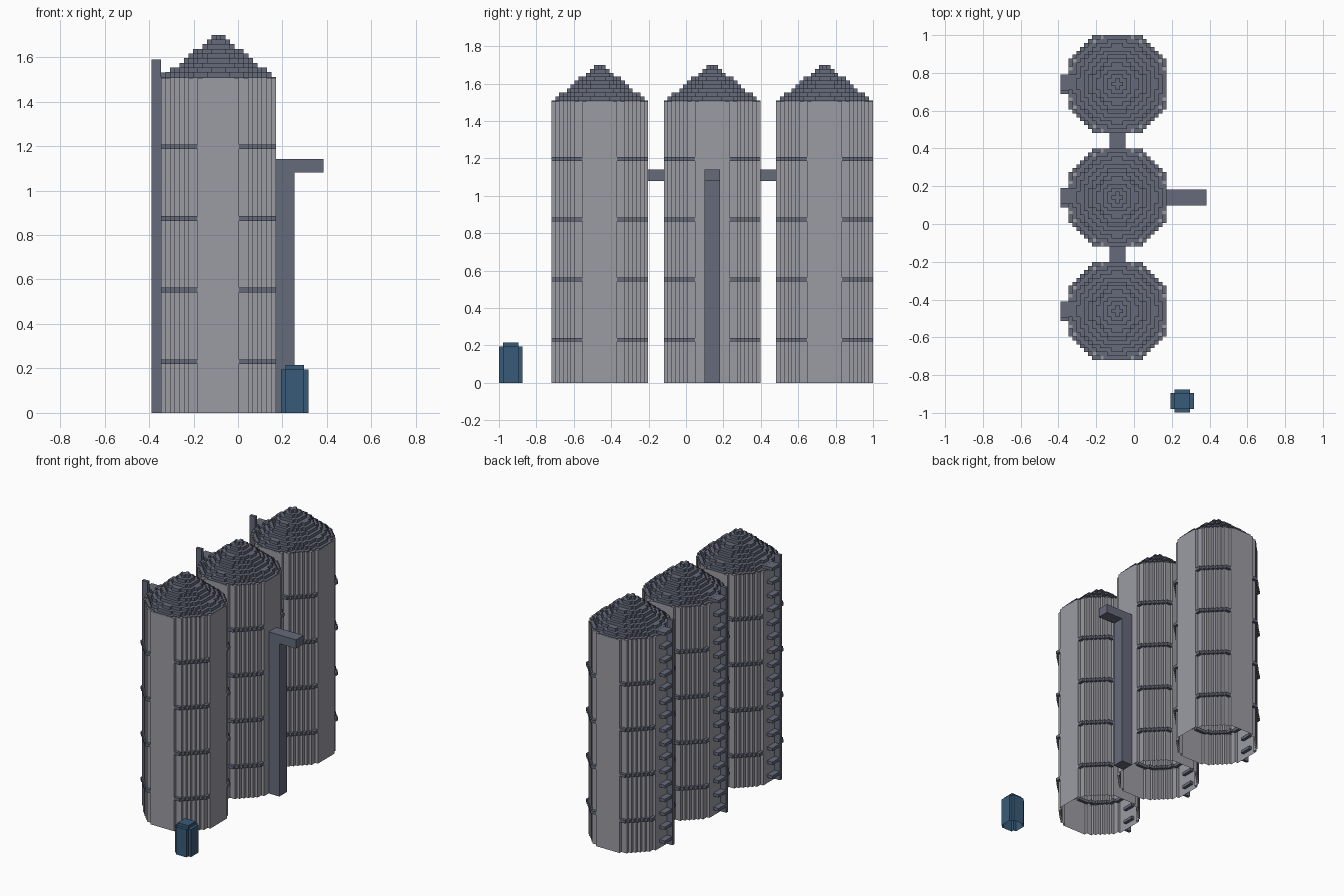
import bpy
import bmesh
import math

if "Cube" in bpy.data.objects:
    bpy.data.objects.remove(bpy.data.objects["Cube"], do_unlink=True)

CELL = 0.0207


def material(name, rgb):
    m = bpy.data.materials.new(name)
    m.use_nodes = True
    m.diffuse_color = (*rgb, 1)
    m.node_tree.nodes["Principled BSDF"].inputs["Base Color"].default_value = (*rgb, 1)
    return m


PALE = material("pale_grey", (0.33, 0.33, 0.37))
SLATE = material("slate_grey", (0.13, 0.145, 0.195))
BLUE = material("dark_blue", (0.04, 0.105, 0.19))


def finish(bm, name, mat):
    bmesh.ops.remove_doubles(bm, verts=bm.verts, dist=0.0005)
    bmesh.ops.recalc_face_normals(bm, faces=bm.faces)
    mesh = bpy.data.meshes.new(name)
    bm.to_mesh(mesh)
    bm.free()
    mesh.materials.append(mat)
    obj = bpy.data.objects.new(name, mesh)
    bpy.context.collection.objects.link(obj)
    return obj


def add_box(bm, x, y, z):
    verts = [bm.verts.new((a, b, c)) for a in x for b in y for c in z]
    for quad in ((0, 1, 3, 2), (4, 6, 7, 5), (0, 4, 5, 1),
                 (2, 3, 7, 6), (0, 2, 6, 4), (1, 5, 7, 3)):
        bm.faces.new([verts[i] for i in quad])


def box(name, x, y, z, mat):
    bm = bmesh.new()
    add_box(bm, x, y, z)
    return finish(bm, name, mat)


def add_blocks(bm, centre, count, keep, z0, z1, floor=False):
    """Extrude a stepped disc made of the square cells whose distance passes keep."""
    half = (count - 1) / 2
    span = [i - half for i in range(count)]
    cells = {(i, j) for i in span for j in span if keep(math.hypot(i, j))}

    def quad(points):
        bm.faces.new([bm.verts.new((centre[0] + u * CELL, centre[1] + v * CELL, z))
                      for u, v, z in points])

    for i, j in cells:
        corners = [(i + a, j + b) for a, b in
                   ((-.5, -.5), (.5, -.5), (.5, .5), (-.5, .5))]
        quad([(u, v, z1) for u, v in corners])
        if floor:
            quad([(u, v, z0) for u, v in reversed(corners)])
        for k, (di, dj) in enumerate(((0, -1), (1, 0), (0, 1), (-1, 0))):
            if (i + di, j + dj) not in cells:
                p, q = corners[k], corners[(k + 1) % 4]
                quad([(*p, z0), (*q, z0), (*q, z1), (*p, z1)])


def silo(label, cx, cy):
    centre = (cx, cy)
    # Hollow wall, open at the bottom
    bm = bmesh.new()
    add_blocks(bm, centre, 25, lambda d: d < 12.66, 0, 1.505)
    finish(bm, label + "_silo_wall", PALE)

    # Hoops around the wall, inside and out
    bm = bmesh.new()
    for level in range(4):
        z = 0.22 + level * 0.322
        add_blocks(bm, centre, 25,
                   lambda d: 11 < d < 11.9 or 12.66 < d < 13.45,
                   z, z + 0.021, floor=True)
    finish(bm, label + "_silo_hoops", SLATE)

    # Stepped conical roof
    bm = bmesh.new()
    add_blocks(bm, centre, 25, lambda d: d < 12.4, 1.5, 1.511)
    for k in range(9):
        radius = 11.3 - k * 1.24
        z = 1.511 + k * 0.021
        add_blocks(bm, centre, 25, lambda d: d < radius, z, z + 0.021)
    finish(bm, label + "_silo_roof", SLATE)

    # Ladder: one rail with rungs reaching through the wall
    bm = bmesh.new()
    add_box(bm, (-0.39, -0.347), (cy - 0.053, cy - 0.032), (0, 1.59))
    for k in range(16):
        z = 0.04 + k * 0.098
        add_box(bm, (-0.388, -0.325), (cy - 0.032, cy + 0.05), (z, z + 0.021))
    finish(bm, label + "_ladder", SLATE)


SILO_X = -0.088
silo_ys = (-0.461, 0.14, 0.741)
for label, y in zip(("front", "middle", "back"), silo_ys):
    silo(label, SILO_X, y)

# Walkways joining neighbouring silos
for label, a, b in zip(("front", "back"), silo_ys, silo_ys[1:]):
    box(label + "_walkway", (SILO_X - 0.042, SILO_X + 0.042),
        (a + 0.25, b - 0.25), (1.08, 1.142), SLATE)

# Loading pipe and its spout
box("loading_pipe", (0.172, 0.255), (0.098, 0.182), (0, 1.08), SLATE)
box("loading_spout", (0.172, 0.385), (0.098, 0.182), (1.08, 1.142), SLATE)

# Small barrel with a raised lid
barrel = bmesh.new()
add_blocks(barrel, (0.255, -0.937), 6, lambda d: d < 3, 0, 0.195)
add_blocks(barrel, (0.255, -0.937), 4, lambda d: True, 0.195, 0.216)
finish(barrel, "barrel", BLUE)
